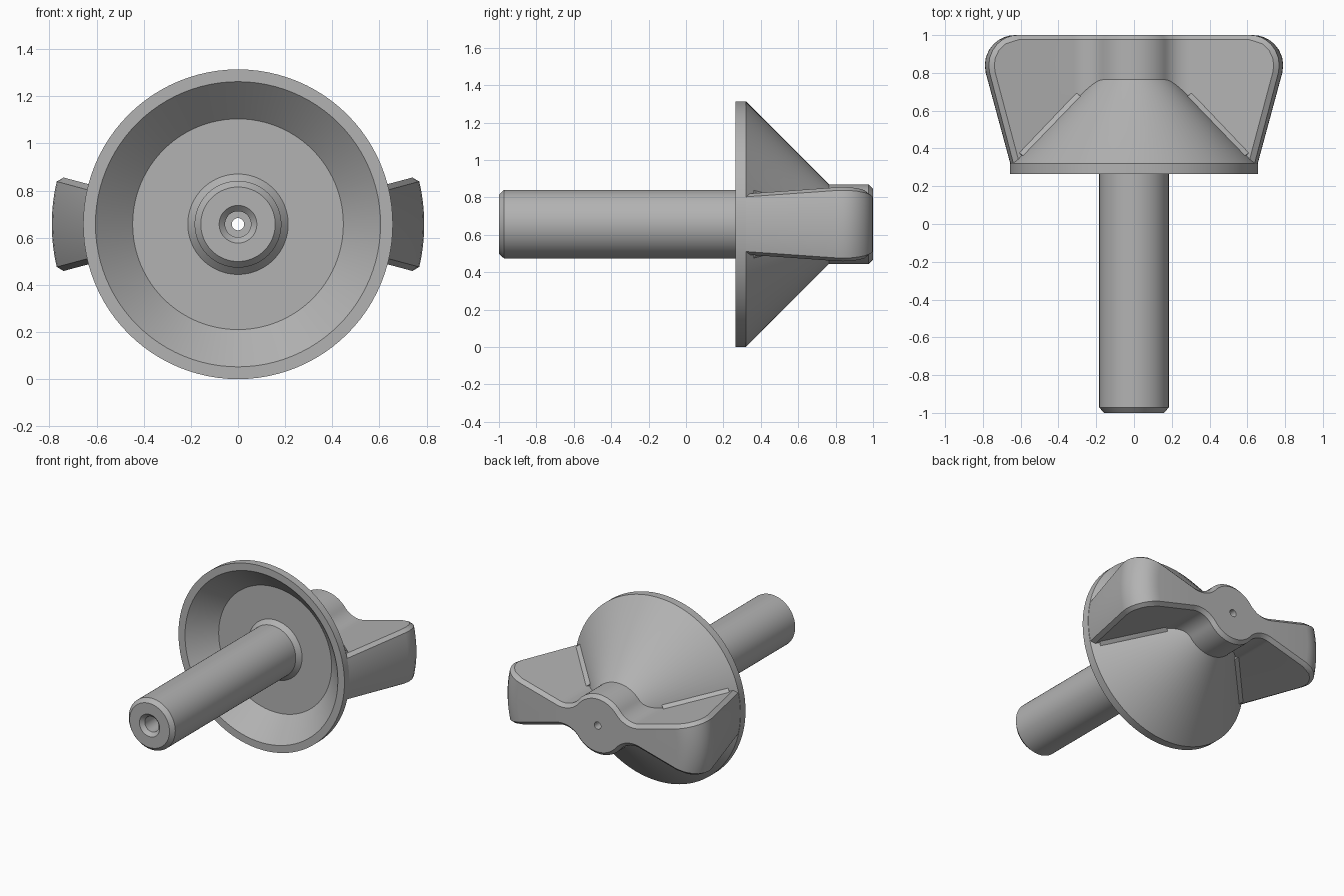
import bpy, bmesh
from math import sin, cos, tan, pi, radians, sqrt, asin, hypot

if "Cube" in bpy.data.objects:
    bpy.data.objects.remove(bpy.data.objects["Cube"])

AXIS = 0.657            # height of the turning axis
HUB, FILLET = 0.213, 0.15
HALF = radians(15)      # half angle of each wing
CH = 0.024              # chamfer width
BORE = 0.026

grey = bpy.data.materials.new("grey_plastic")
grey.use_nodes = True
colour = (0.45, 0.45, 0.45, 1)
grey.diffuse_color = colour
grey.node_tree.nodes["Principled BSDF"].inputs["Base Color"].default_value = colour


def finish(bm, name):
    bmesh.ops.remove_doubles(bm, verts=bm.verts, dist=1e-5)
    bmesh.ops.recalc_face_normals(bm, faces=bm.faces)
    me = bpy.data.meshes.new(name)
    bm.to_mesh(me)
    bm.free()
    me.materials.append(grey)
    ob = bpy.data.objects.new(name, me)
    ob.location.z = AXIS
    bpy.context.collection.objects.link(ob)
    return ob


def smooth(ob):
    bpy.ops.object.select_all(action='DESELECT')
    ob.select_set(True)
    bpy.context.view_layer.objects.active = ob
    bpy.ops.object.shade_smooth_by_angle(angle=radians(30))


def lathe(name, profile, steps=96):
    """Turn a closed (radius, y) profile around the y axis."""
    bm = bmesh.new()
    rings = [[bm.verts.new((r * cos(2 * pi * i / steps), y, r * sin(2 * pi * i / steps)))
              for i in range(steps)] for r, y in profile]
    for k, a in enumerate(rings):
        b = rings[(k + 1) % len(rings)]
        for i in range(steps):
            j = (i + 1) % steps
            bm.faces.new((a[i], a[j], b[j], b[i]))
    return finish(bm, name)


# Shaft with stepped bore, flared root and hollow cone flange
smooth(lathe("shaft_and_flange", [
    (BORE, 0.8), (BORE, -0.75), (0.055, -0.75), (0.055, -0.975), (0.08, -1),
    (0.158, -1), (0.184, -0.972), (0.184, 0.39), (HUB, 0.42), (0.447, 0.42),
    (0.605, 0.265), (0.657, 0.265), (0.657, 0.32), (0.212, 0.765), (0.2, 0.78)]))


# Hub and both wings, stacked from cross-sections along the axis
def section(R, R_in, e):
    """Quarter outline from the top of the hub to the wing tip, inset by e."""
    hub, f = HUB - e, FILLET + e
    dist = hub + f
    a = HALF + asin((f - e) / dist)          # direction of the fillet centre
    cx, cz = dist * cos(a), dist * sin(a)
    pts = []
    for i in range(12):
        t = pi / 2 + (a - pi / 2) * i / 12
        pts.append((hub * cos(t), hub * sin(t)))
    for i in range(13):
        t = a + pi + (HALF + 1.5 * pi - a - pi) * i / 12
        pts.append((cx + f * cos(t), cz + f * sin(t)))
    t = HALF - asin(e / R_in)
    pts.append((R_in * cos(t), R_in * sin(t)))
    tip = HALF - asin(CH / R)
    pts += [(R * cos(tip * (1 - i / 8)), R * sin(tip * (1 - i / 8))) for i in range(9)]
    return pts


CX, CY, CR = 0.63, 0.84, 0.16               # rounded wing corner
layers = [(0.655, 0.32, 0.63)]
for deg in (-14.5, 0, 15, 30, 45, 58.2, 68, 79, 90):
    t = radians(deg)
    y = CY + CR * sin(t)
    inner = CX + sqrt(max(0, (CR - CH) ** 2 - (y - CY) ** 2))
    layers.append((CX + CR * cos(t), y, inner))

bm = bmesh.new()
prev = None
for k, (R, y, R_in) in enumerate(layers):
    q = section(R, R_in, max(0, y - 1 + CH))
    line = [(-x, z) for x, z in reversed(q[1:])] + q
    rows = []
    for s in (1, -1):
        row = []
        for x, z in line:
            # the lowest layer rises toward the axis to stay inside the cone
            yy = y + max(0, 0.64 - hypot(x, z)) * 0.8 if k == 0 else y
            row.append(bm.verts.new((x, yy, s * z)))
        rows.append(row)
    n = len(line)
    for i in range(n - 1):
        if prev:
            for row, old in zip(rows, prev):
                bm.faces.new((old[i], old[i + 1], row[i + 1], row[i]))
        if k in (0, len(layers) - 1):
            bm.faces.new((rows[0][i], rows[0][i + 1], rows[1][i + 1], rows[1][i]))
    prev = rows
wings = finish(bm, "hub_and_wings")

# Small bore through the hub
bm = bmesh.new()
bmesh.ops.create_cone(bm, cap_ends=True, segments=32, radius1=BORE, radius2=BORE, depth=2)
cutter = finish(bm, "bore_cutter")
cutter.rotation_euler.x = pi / 2
cutter.location.y = 0.9
cutter.hide_render = True
mod = wings.modifiers.new("bore", 'BOOLEAN')
mod.operation, mod.solver, mod.object = 'DIFFERENCE', 'EXACT', cutter
bpy.ops.object.select_all(action='DESELECT')
wings.select_set(True)
bpy.context.view_layer.objects.active = wings
bpy.ops.object.modifier_apply(modifier="bore")
bpy.data.objects.remove(cutter)
smooth(wings)

# Narrow bevelled seams where the wings meet the cone
W = 0.026
for sx, side in ((1, "left"), (-1, "right")):
    for sz, level in ((1, "upper"), (-1, "lower")):
        bm = bmesh.new()
        for r in (0.615, 0.3):
            for angle, out in ((HALF - 0.01, -0.01), (HALF - 0.01, W), (HALF + W / r, -0.003)):
                rr, y = r + out * 0.7, 0.977 - r + out * 0.7
                bm.verts.new((sx * rr * cos(angle), y, sz * rr * sin(angle)))
        bmesh.ops.convex_hull(bm, input=bm.verts)
        finish(bm, f"{side}_{level}_seam")
